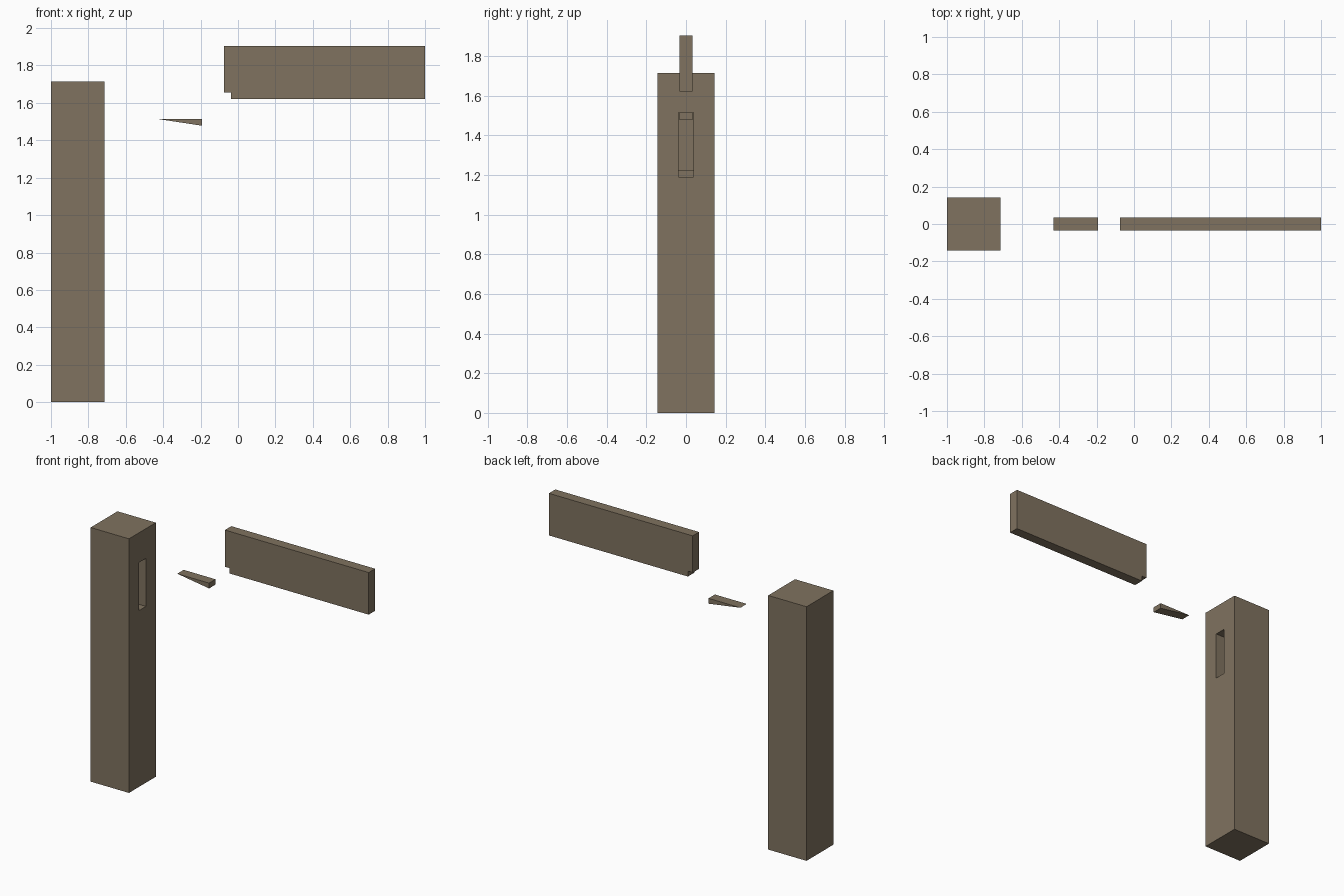
import bpy
import bmesh

default_cube = bpy.data.objects.get("Cube")
if default_cube:
    bpy.data.objects.remove(default_cube, do_unlink=True)

# Single weathered wood colour
wood = bpy.data.materials.new("weathered_wood")
wood.use_nodes = True
wood.diffuse_color = (0.215, 0.17, 0.115, 1)
wood.node_tree.nodes["Principled BSDF"].inputs["Base Color"].default_value = wood.diffuse_color


def extrude_profile(name, profile, half_depth):
    """Extrude an x-z outline symmetrically along y."""
    bm = bmesh.new()
    outline = bm.faces.new([bm.verts.new((x, -half_depth, z)) for x, z in profile])
    result = bmesh.ops.extrude_face_region(bm, geom=[outline])
    moved = [g for g in result["geom"] if isinstance(g, bmesh.types.BMVert)]
    bmesh.ops.translate(bm, verts=moved, vec=(0, 2 * half_depth, 0))
    bmesh.ops.recalc_face_normals(bm, faces=bm.faces)
    mesh = bpy.data.meshes.new(name)
    bm.to_mesh(mesh)
    bm.free()
    mesh.materials.append(wood)
    obj = bpy.data.objects.new(name, mesh)
    bpy.context.collection.objects.link(obj)
    return obj


def rectangle(x0, x1, z0, z1):
    return [(x0, z0), (x1, z0), (x1, z1), (x0, z1)]


thickness = 0.034   # half thickness of rail and wedge
step = 0.036        # size of the notch and of its matching ledge
post_face = -0.714
mortise_back = post_face - 0.2

# Square post
post = extrude_profile("post", rectangle(-1, post_face, 0, 1.715), 0.143)

# Blind mortise with a raised ledge at its inner end
floor, ceiling = 1.19, 1.514
cutter = extrude_profile("mortise_cutter", [
    (mortise_back, floor + step), (mortise_back + step, floor + step),
    (mortise_back + step, floor), (post_face + 0.1, floor),
    (post_face + 0.1, ceiling), (mortise_back, ceiling)], 0.038)
cutter.hide_render = True
cut = post.modifiers.new("mortise", "BOOLEAN")
cut.operation = "DIFFERENCE"
cut.solver = "EXACT"
cut.object = cutter
bpy.context.view_layer.objects.active = post
bpy.ops.object.modifier_apply(modifier=cut.name)
bpy.data.objects.remove(cutter, do_unlink=True)

# Rail with a notch under its inner end
rail_end, rail_bottom, rail_top = -0.074, 1.62, 1.904
extrude_profile("rail", [
    (rail_end, rail_bottom + step), (rail_end + step, rail_bottom + step),
    (rail_end + step, rail_bottom), (1, rail_bottom),
    (1, rail_top), (rail_end, rail_top)], thickness)

# Locking wedge, tapering towards the post
extrude_profile("wedge", [(-0.43, ceiling), (-0.192, ceiling - step),
                          (-0.192, ceiling)], thickness)
